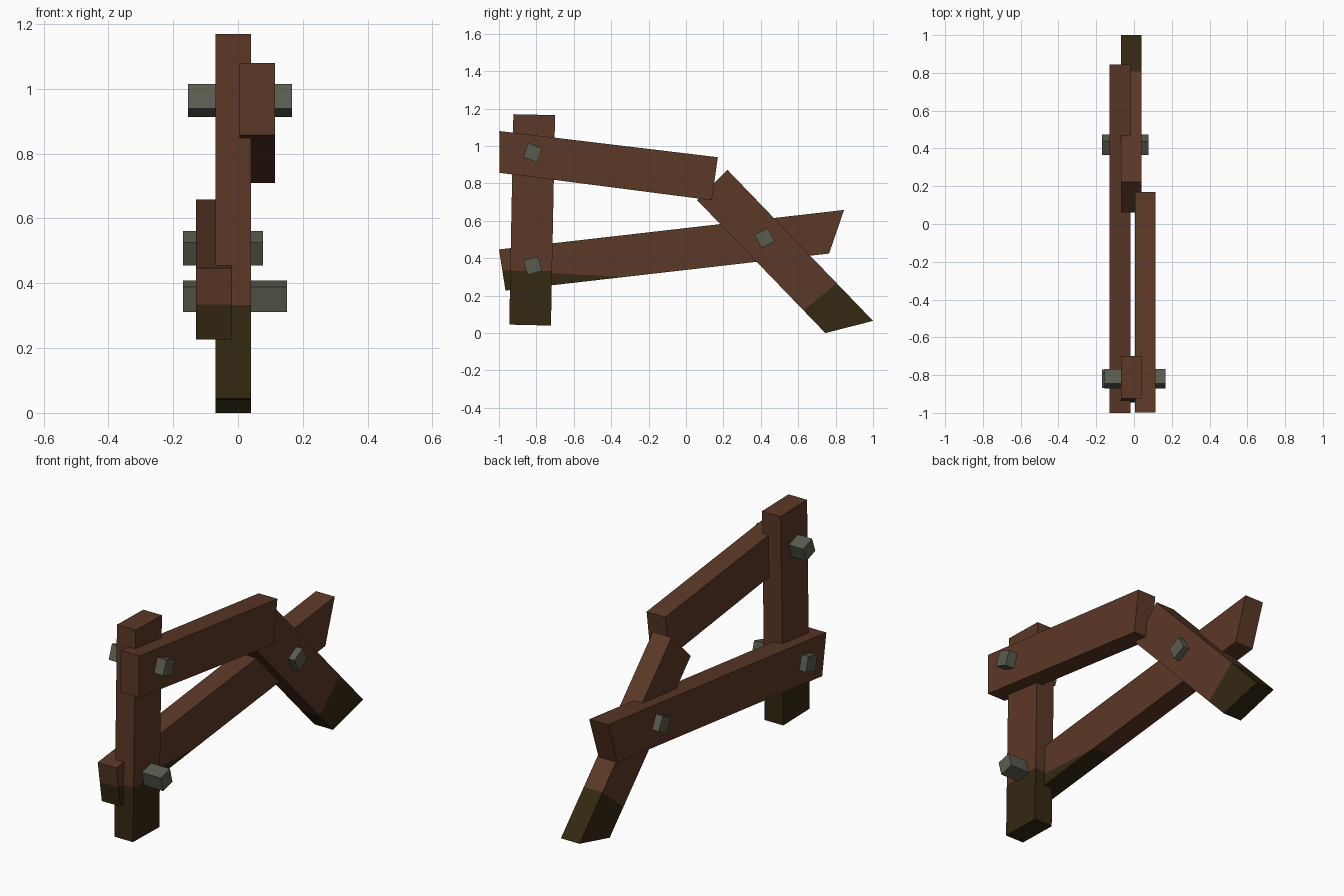
import bpy, bmesh, math
from mathutils import Vector

if "Cube" in bpy.data.objects:
    bpy.data.objects.remove(bpy.data.objects["Cube"])


def material(name, rgb):
    m = bpy.data.materials.new(name)
    m.diffuse_color = (*rgb, 1)
    m.use_nodes = True
    m.node_tree.nodes["Principled BSDF"].inputs["Base Color"].default_value = m.diffuse_color
    return m


WOOD = material("brown_wood", (0.105, 0.040, 0.020))
MOSS = material("dark_damp_wood", (0.034, 0.021, 0.006))
IRON = material("grey_iron", (0.102, 0.105, 0.078))


def slab(name, outline, x0, x1, mats, cut=None, skip_left=False):
    """Extrude a (y, z) outline from x0 to x1; faces under the cut line get the second material."""
    bm = bmesh.new()
    face = bm.faces.new([bm.verts.new((x0, y, z)) for y, z in outline])
    ext = bmesh.ops.extrude_face_region(bm, geom=[face])
    moved = [v for v in ext["geom"] if isinstance(v, bmesh.types.BMVert)]
    bmesh.ops.translate(bm, verts=moved, vec=(x1 - x0, 0, 0))
    bmesh.ops.recalc_face_normals(bm, faces=bm.faces[:])
    if cut:
        (ya, za), (yb, zb) = cut
        point = Vector((0, ya, za))
        up = Vector((0, za - zb, yb - ya)).normalized()
        bmesh.ops.bisect_plane(bm, geom=bm.verts[:] + bm.edges[:] + bm.faces[:],
                               plane_co=point, plane_no=up)
        bm.normal_update()
        for f in bm.faces:
            below = (f.calc_center_median() - point).dot(up) < 0
            if below and not (skip_left and f.normal.x < -0.5):
                f.material_index = 1
    me = bpy.data.meshes.new(name)
    bm.to_mesh(me)
    bm.free()
    for m in mats:
        me.materials.append(m)
    ob = bpy.data.objects.new(name, me)
    bpy.context.collection.objects.link(ob)
    return ob


def bolt(name, y, z, x0, x1, angle, size=0.08):
    """Square peg through the timbers, turned about x."""
    r = size / math.sqrt(2)
    pts = [(y + r * math.cos(math.radians(angle + 45 + 90 * i)),
            z + r * math.sin(math.radians(angle + 45 + 90 * i))) for i in range(4)]
    slab(name, pts, x0, x1, [IRON])


# Upright post with damp foot
slab("post", [(-0.923, 1.17), (-0.70, 1.165), (-0.722, 0.04), (-0.945, 0.045)],
     -0.07, 0.04, [WOOD, MOSS], cut=((-1, 0.333), (0, 0.333)))

# Upper rail on the right side
slab("upper_rail", [(-0.998, 1.08), (0.17, 0.94), (0.138, 0.71), (-0.998, 0.857)],
     0.004, 0.114, [WOOD])

# Lower rail on the left side, damp along its front underside
slab("lower_rail", [(-1.0, 0.447), (0.845, 0.658), (0.765, 0.425), (-0.965, 0.227)],
     -0.13, -0.019, [WOOD, MOSS], cut=((-0.98, 0.335), (-0.35, 0.30)), skip_left=True)

# Fallen slanted strut with damp foot
slab("slanted_strut", [(0.222, 0.872), (1.0, 0.065), (0.745, 0.0), (0.06, 0.71)],
     -0.07, 0.04, [WOOD, MOSS], cut=((0.635, 0.125), (0.805, 0.265)))

# Bolts
bolt("upper_post_bolt", -0.82, 0.964, -0.155, 0.167, -20)
bolt("lower_post_bolt", -0.82, 0.36, -0.17, 0.152, 15)
bolt("strut_bolt", 0.42, 0.508, -0.17, 0.077, 27)
